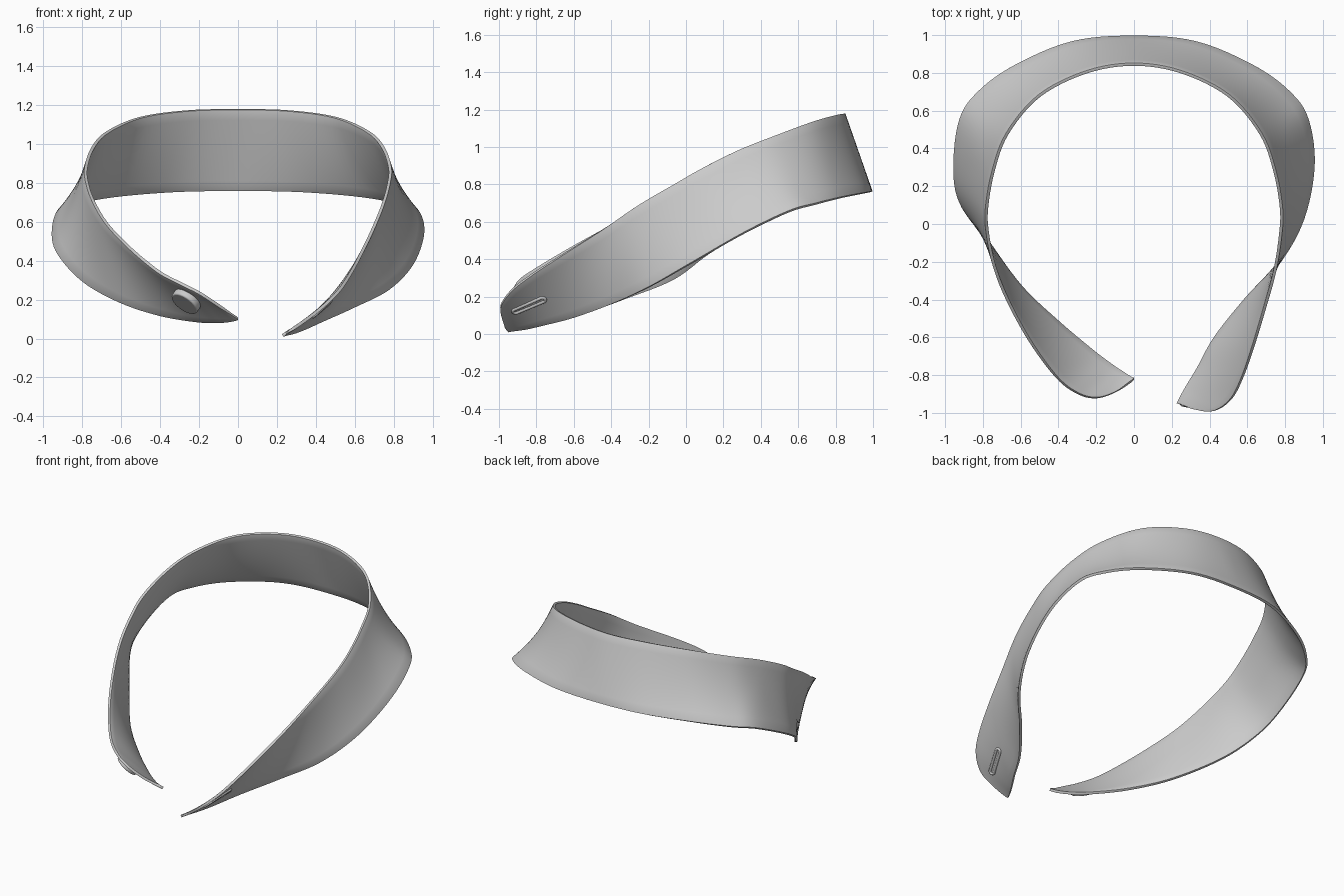
import bpy, math
from mathutils import Vector
from mathutils.bvhtree import BVHTree

if "Cube" in bpy.data.objects:
    bpy.data.objects.remove(bpy.data.objects["Cube"])

# Matching points on upper and lower edge: centre back to side (mirrored)
BACK = [((0, .845, 1.175), (0, .99, .76)),
        ((.25, .805, 1.17), (.33, .96, .755)),
        ((.5, .68, 1.135), (.64, .83, .73)),
        ((.67, .48, 1.06), (.83, .69, .695)),
        ((.745, .28, .98), (.92, .55, .655)),
        ((.78, .08, .88), (.95, .31, .54))]
# Right front end, with buttonhole
RIGHT = [((.775, -.06, .80), (.895, .03, .38)),
         ((.745, -.25, .69), (.77, -.2, .25)),
         ((.69, -.45, .555), (.59, -.4, .16)),
         ((.63, -.65, .43), (.43, -.6, .09)),
         ((.57, -.82, .32), (.34, -.76, .05)),
         ((.51, -.93, .235), (.285, -.85, .03)),
         ((.42, -.99, .15), (.25, -.91, .022)),
         ((.32, -.98, .075), (.235, -.94, .018)),
         ((.25, -.957, .03), (.23, -.95, .015))]
# Left front end, with button
LEFT = [((-.775, -.05, .80), (-.92, .12, .43)),
        ((-.74, -.22, .70), (-.79, -.07, .29)),
        ((-.67, -.4, .585), (-.6, -.33, .185)),
        ((-.55, -.62, .46), (-.4, -.52, .12)),
        ((-.41, -.81, .345), (-.22, -.67, .09)),
        ((-.3, -.895, .285), (-.12, -.745, .085)),
        ((-.2, -.92, .235), (-.06, -.785, .088)),
        ((-.1, -.89, .17), (-.02, -.81, .095)),
        ((-.01, -.83, .11), (0, -.82, .10))]


def spline(pts, n=6):
    """Smooth curve through the points."""
    p = [Vector(q) for q in pts]
    p = [2 * p[0] - p[1]] + p + [2 * p[-1] - p[-2]]
    out = []
    for i in range(1, len(p) - 2):
        a, b, c, d = p[i - 1:i + 3]
        for k in range(n):
            t = k / n
            out.append(.5 * (2 * b + (c - a) * t + (2 * a - 5 * b + 4 * c - d) * t * t
                             + (3 * b - a - 3 * c + d) * t ** 3))
    return out + [p[-2]]


def smooth(ob):
    bpy.ops.object.select_all(action='DESELECT')
    ob.select_set(True)
    bpy.context.view_layer.objects.active = ob
    bpy.ops.object.shade_smooth_by_angle(angle=math.radians(40))


# Collar band: ruled between the edges, slightly hollow at the sides
mirror = [tuple((-x, y, z) for x, y, z in pair) for pair in BACK[1:]]
pairs = LEFT[::-1] + mirror[::-1] + BACK + RIGHT
upper = spline([p[0] for p in pairs])
lower = spline([p[1] for p in pairs])
ROWS = 8
verts, faces = [], []
for u, l in zip(upper, lower):
    for j in range(ROWS + 1):
        t = j / ROWS
        v = u.lerp(l, t)
        w = max(0, min(1, (v.y + .3) / .6)) * min(1, abs(v.x) / .8)
        s = 1 - .03 * w * 4 * t * (1 - t)
        verts.append(Vector((v.x * s, v.y * s, v.z)))
for i in range(len(upper) - 1):
    for j in range(ROWS):
        a = i * (ROWS + 1) + j
        faces.append((a, a + 1, a + ROWS + 2, a + ROWS + 1))
tree = BVHTree.FromPolygons(verts, faces)
me = bpy.data.meshes.new("collar_band")
me.from_pydata(verts, [], faces)
band = bpy.data.objects.new("collar_band", me)
bpy.context.collection.objects.link(band)
mod = band.modifiers.new("thickness", 'SOLIDIFY')
mod.thickness = .016
mod.offset = 0
bev = band.modifiers.new("soft_rim", 'BEVEL')
bev.width = .004
bev.segments = 2
smooth(band)


def on_surface(point, outward):
    co, no, _, _ = tree.find_nearest(Vector(point))
    return co, no if no.dot(Vector(outward)) > 0 else -no


# Button on the outer face of the left end
co, no = on_surface((-.26, -.81, .20), (-.3, -.6, -.7))
bpy.ops.mesh.primitive_cylinder_add(vertices=40, radius=.078, depth=.04, location=co + no * .022,
                                    rotation=no.to_track_quat('Z', 'Y').to_euler())
button = bpy.context.object
button.name = "button"
bev = button.modifiers.new("round", 'BEVEL')
bev.width = .008
bev.segments = 3
smooth(button)

# Stitched buttonhole: raised oblong loop on the right end
co, no = on_surface((.45, -.84, .135), (.7, -.3, -.6))
along = Vector((.1, .18, .065))
along = (along - no * along.dot(no)).normalized()
side = no.cross(along)
cu = bpy.data.curves.new("buttonhole", 'CURVE')
cu.dimensions = '3D'
cu.bevel_depth = .009
cu.bevel_resolution = 3
sp = cu.splines.new('POLY')
N = 24
sp.points.add(N - 1)
for i in range(N):
    a = 2 * math.pi * (i + .5) / N
    x = .015 * math.cos(a) + math.copysign(.085, math.cos(a))
    q = co + along * x + side * .015 * math.sin(a)
    near, _ = on_surface(q, no)
    sp.points[i].co = (*(near + no * .009), 1)
sp.use_cyclic_u = True
hole = bpy.data.objects.new("buttonhole", cu)
bpy.context.collection.objects.link(hole)
